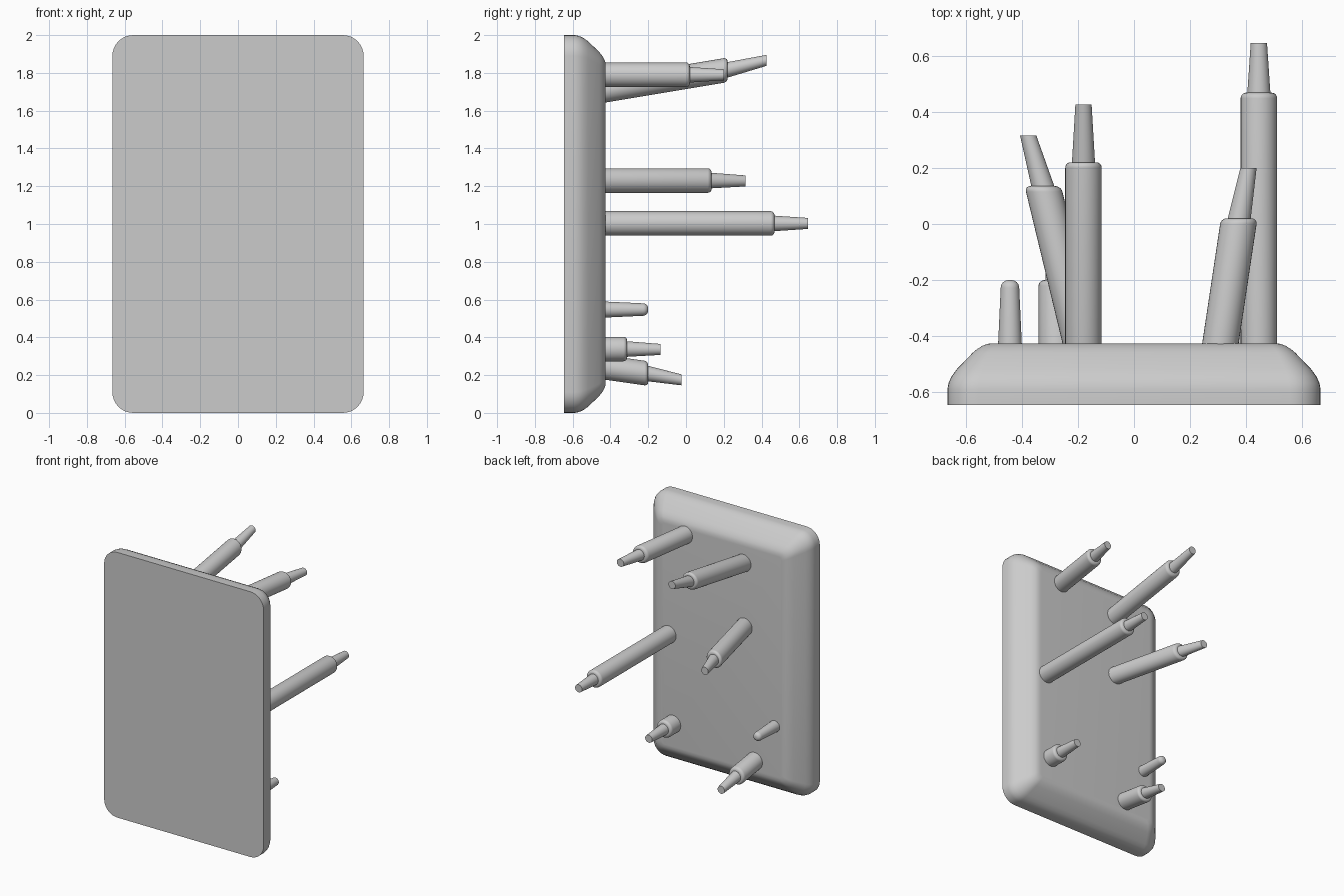
import bpy, bmesh, math

cube = bpy.data.objects.get("Cube")
if cube:
    bpy.data.objects.remove(cube)

grey = bpy.data.materials.new("plain_grey")
grey.use_nodes = True
colour = (0.6, 0.6, 0.6, 1)
grey.diffuse_color = colour
grey.node_tree.nodes["Principled BSDF"].inputs["Base Color"].default_value = colour

FRONT, BACK = -0.645, -0.425
SIDES = 32


def loft(name, rings, angle):
    """Skin a list of equal-length point rings and cap both ends."""
    bm = bmesh.new()
    loops = [[bm.verts.new(p) for p in ring] for ring in rings]
    n = len(loops[0])
    for a, b in zip(loops, loops[1:]):
        for i in range(n):
            j = (i + 1) % n
            bm.faces.new((a[i], a[j], b[j], b[i]))
    bm.faces.new(loops[0])
    bm.faces.new(loops[-1])
    bmesh.ops.recalc_face_normals(bm, faces=bm.faces)
    mesh = bpy.data.meshes.new(name)
    bm.to_mesh(mesh)
    bm.free()
    mesh.materials.append(grey)
    obj = bpy.data.objects.new(name, mesh)
    bpy.context.collection.objects.link(obj)
    bpy.ops.object.select_all(action='DESELECT')
    obj.select_set(True)
    bpy.context.view_layer.objects.active = obj
    bpy.ops.object.shade_smooth_by_angle(angle=math.radians(angle))


def rounded_rect(inset, y, steps=8):
    """Upright rounded rectangle, shrunk by inset."""
    w, h, r = 0.665 - inset, 1 - inset, 0.11 - inset * 0.5
    points = []
    for k, (sx, sz) in enumerate(((1, 1), (-1, 1), (-1, -1), (1, -1))):
        for s in range(steps + 1):
            a = math.pi / 2 * (k + s / steps)
            points.append((sx * (w - r) + r * math.cos(a), y,
                           1 + sz * (h - r) + r * math.sin(a)))
    return points


# Backing slab with softened rear edge
edge = [(0, FRONT), (0, -0.59), (0.004, -0.567), (0.015, -0.543), (0.033, -0.518),
        (0.09, -0.459), (0.107, -0.445), (0.125, -0.434), (0.143, -0.427), (0.165, BACK)]
loft("backing_slab", [rounded_rect(i, y) for i, y in edge], 35)


def circle(x, y, z, r):
    turn = [2 * math.pi * i / SIDES for i in range(SIDES)]
    return [(x + r * math.cos(a), y, z + r * math.sin(a)) for a in turn]


def peg(name, base, shoulder, tip, r=0.065, bevel=0.02):
    """Sheared shaft with a rounded shoulder and a tapered tip."""
    bx, bz = base
    sx, sy, sz = shoulder
    start = BACK - 0.02
    rings = [circle(bx, start, bz, r)]
    for s in range(6):
        a = math.pi / 2 * s / 5
        y = sy - bevel * (1 - math.sin(a))
        t = (y - BACK) / (sy - BACK)
        rings.append(circle(bx + (sx - bx) * t, y, bz + (sz - bz) * t,
                            r - bevel * (1 - math.cos(a))))
    rings.append(circle(sx, sy, sz, 0.041))
    rings.append(circle(tip[0], tip[1], tip[2], 0.029))
    loft(name, rings, 40)


# Stepped pegs: base (x, z), shoulder and tip positions
peg("upper_left_peg", (0.305, 1.79), (0.375, 0.02, 1.79), (0.408, 0.2, 1.79))
peg("upper_right_peg", (-0.18, 1.705), (-0.18, 0.22, 1.816), (-0.18, 0.425, 1.866))
peg("middle_right_peg", (-0.185, 1.23), (-0.325, 0.135, 1.23), (-0.377, 0.315, 1.228))
peg("middle_left_peg", (0.445, 1.003), (0.445, 0.468, 1.003), (0.445, 0.645, 1.003))
peg("lower_left_peg", (0.406, 0.338), (0.406, -0.312, 0.338), (0.406, -0.135, 0.336))
peg("lower_right_peg", (-0.275, 0.243), (-0.275, -0.2, 0.208), (-0.275, -0.025, 0.175))

# Small tapered peg with a rounded end
rings = [circle(-0.442, BACK - 0.02, 0.547, 0.043)]
for s in range(7):
    a = math.pi / 2 * s / 6
    rings.append(circle(-0.442, -0.228 + 0.028 * math.sin(a), 0.547,
                        0.006 + 0.027 * math.cos(a)))
loft("small_round_peg", rings, 40)
